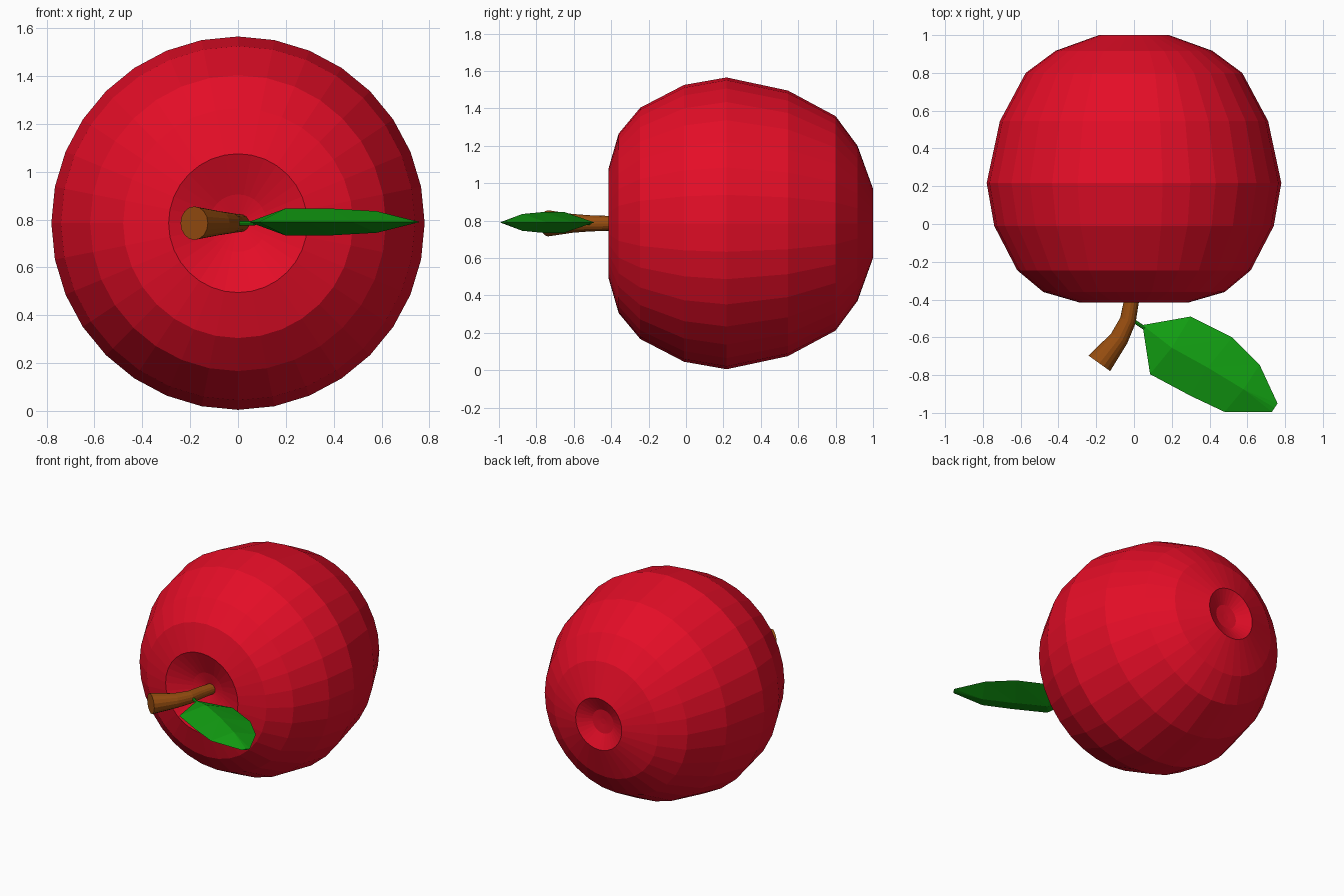
import bpy, bmesh, math
from mathutils import Vector

if "Cube" in bpy.data.objects:
    bpy.data.objects.remove(bpy.data.objects["Cube"])

CZ = 0.785  # height of the fruit axis


def material(name, rgb):
    m = bpy.data.materials.new(name)
    m.diffuse_color = (*rgb, 1)
    m.use_nodes = True
    m.node_tree.nodes["Principled BSDF"].inputs["Base Color"].default_value = m.diffuse_color
    return m


def finish(name, bm, mat):
    bmesh.ops.recalc_face_normals(bm, faces=bm.faces)
    me = bpy.data.meshes.new(name)
    bm.to_mesh(me)
    bm.free()
    me.materials.append(mat)
    ob = bpy.data.objects.new(name, me)
    bpy.context.collection.objects.link(ob)
    return ob


def loft(name, rings, n, mat):
    """Rings of (x, y, radius, tilt) around a path in the horizontal plane; closed at both ends."""
    bm = bmesh.new()
    loops = []
    for x, y, r, tilt in rings:
        side = Vector((math.cos(tilt), math.sin(tilt), 0))
        loops.append([bm.verts.new(Vector((x, y, CZ)) + side * r * math.cos(2 * math.pi * i / n)
                                   + Vector((0, 0, r * math.sin(2 * math.pi * i / n)))) for i in range(n)])
    for a, b in zip(loops, loops[1:]):
        for i in range(n):
            j = (i + 1) % n
            bm.faces.new((a[i], a[j], b[j], b[i]))
    bm.faces.new(loops[0])
    bm.faces.new(loops[-1])
    return finish(name, bm, mat)


red = material("apple red", (0.78, 0.004, 0.02))
brown = material("stem brown", (0.31, 0.075, 0.005))
green = material("leaf green", (0.006, 0.34, 0.006))

# Fruit: lathed profile along y, with hollows at both ends
profile = [(-0.32, 0.02), (-0.345, 0.12), (-0.415, 0.29), (-0.36, 0.48), (-0.245, 0.618),
           (-0.01, 0.74), (0.217, 0.78), (0.545, 0.71), (0.80, 0.573),
           (0.917, 0.415), (1.0, 0.185), (0.95, 0.085), (0.945, 0.02)]
loft("fruit", [(0, y, r, 0) for y, r in profile], 32, red)

# Stem: bent and flared towards the tip
loft("stem", [(0.02, -0.28, 0.036, -0.2), (-0.015, -0.415, 0.040, -0.25),
              (-0.032, -0.51, 0.043, -0.33), (-0.078, -0.605, 0.050, -0.55),
              (-0.183, -0.738, 0.070, -0.62)], 16, brown)

# Leaf stalk
loft("leaf_stalk", [(-0.03, -0.495, 0.010, 0.95), (0.07, -0.56, 0.010, 0.95)], 8, green)

# Leaf: flat outline with a raised ridge on both faces
left = [(0.30, -0.49), (0.52, -0.60), (0.665, -0.745), (0.76, -0.95)]
right = [(0.085, -0.795), (0.30, -0.91), (0.48, -0.995), (0.73, -0.995)]
ridge = [(0.20, -0.655, 0.057), (0.39, -0.76, 0.056), (0.58, -0.875, 0.045), (0.745, -0.973, 0.004)]
bm = bmesh.new()
base = bm.verts.new((0.045, -0.535, CZ + 0.005))
L = [bm.verts.new((x, y, CZ + 0.005)) for x, y in left]
R = [bm.verts.new((x, y, CZ + 0.005)) for x, y in right]
for s in (1, -1):
    M = [bm.verts.new((x, y, CZ + 0.005 + s * h)) for x, y, h in ridge]
    for E in (L, R):
        bm.faces.new((base, E[0], M[0]))
        for i in range(3):
            bm.faces.new((E[i], E[i + 1], M[i]))
            bm.faces.new((E[i + 1], M[i + 1], M[i]))
    bm.faces.new((L[3], R[3], M[3]))
finish("leaf", bm, green)
